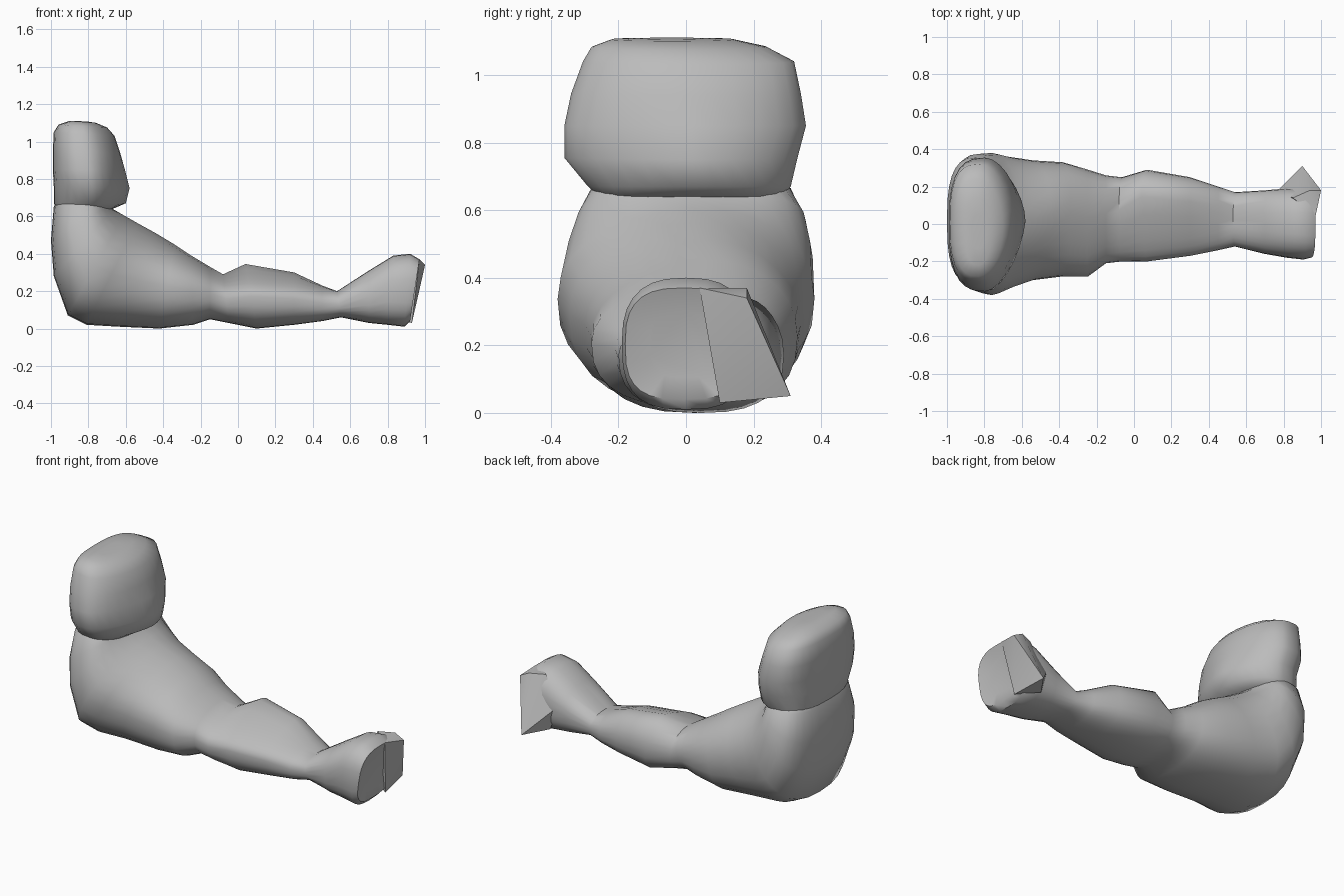
import bpy
import bmesh
import math
from mathutils import Vector

cube = bpy.data.objects.get("Cube")
if cube:
    bpy.data.objects.remove(cube, do_unlink=True)

SIDES = 28

# One plain clay grey for everything
clay = bpy.data.materials.new("clay_grey")
clay.use_nodes = True
colour = (0.5, 0.5, 0.5, 1)
clay.diffuse_color = colour
clay.node_tree.nodes["Principled BSDF"].inputs["Base Color"].default_value = colour


def finish(name, bm, crease):
    """Turn the bmesh into a grey, smoothly shaded object."""
    bmesh.ops.recalc_face_normals(bm, faces=bm.faces)
    mesh = bpy.data.meshes.new(name)
    bm.to_mesh(mesh)
    bm.free()
    part = bpy.data.objects.new(name, mesh)
    bpy.context.collection.objects.link(part)
    mesh.materials.append(clay)
    bpy.ops.object.select_all(action="DESELECT")
    part.select_set(True)
    bpy.context.view_layer.objects.active = part
    bpy.ops.object.shade_smooth_by_angle(angle=math.radians(crease))


def signed_power(value, exponent):
    return math.copysign(abs(value) ** exponent, value)


def section_points(inner, outer, right, left, power, lean, boxiness):
    """Rounded cross-section spanning inner to outer (x, z) and right to left (y)."""
    top = Vector((inner[0], 0, inner[1]))
    bottom = Vector((outer[0], 0, outer[1]))
    middle, half = (top + bottom) / 2, (top - bottom) / 2
    points = []
    for i in range(SIDES):
        angle = math.tau * i / SIDES
        # the outer half is squarer than the inner half
        bend = 2 / (power if math.sin(angle) >= 0 else power + boxiness)
        across = signed_power(math.cos(angle), bend)
        along = signed_power(math.sin(angle), bend)
        point = middle + half * along
        point.y = (left + right) / 2 + (left - right) / 2 * across
        # lean carries the upper ridge to the left and lowers the right side
        point.y += lean * max(along, 0) * (1 - abs(across))
        point -= half * abs(lean) * max(along, 0) * max(-across, 0) * 5
        points.append(point)
    return points


def loft(name, sections, boxiness, start_cap, end_cap, crease):
    """Skin the sections; each cap is (scale, push) for a closing inset ring."""
    rings = [section_points(*section, boxiness) for section in sections]

    def cap_ring(ring, neighbour, cap):
        centre = sum(ring, Vector()) / SIDES
        inside = sum(neighbour, Vector()) / SIDES
        offset = (centre - inside).normalized() * cap[1]
        return [centre + (p - centre) * cap[0] + offset for p in ring]

    rings.insert(0, cap_ring(rings[0], rings[1], start_cap))
    rings.append(cap_ring(rings[-1], rings[-2], end_cap))

    bm = bmesh.new()
    loops = [[bm.verts.new(p) for p in ring] for ring in rings]
    for first, second in zip(loops, loops[1:]):
        for i in range(SIDES):
            j = (i + 1) % SIDES
            bm.faces.new((first[i], first[j], second[j], second[i]))
    bm.faces.new(loops[0])
    bm.faces.new(loops[-1])
    finish(name, bm, crease)


def hull(name, points):
    """A faceted lump wrapped tightly around a few points."""
    bm = bmesh.new()
    for point in points:
        bm.verts.new(point)
    bmesh.ops.convex_hull(bm, input=bm.verts)
    finish(name, bm, 40)


# Feet, shins and thighs, then the torso fanning upright to the neck
legs = [
    ((.97, .37), (.92, .04), -.18, .17, 2.8, 0),
    ((.92, .4), (.89, .01), -.19, .19, 2.6, 0),
    ((.83, .39), (.8, .02), -.18, .19, 2.5, 0),
    ((.7, .31), (.7, .03), -.16, .18, 2.4, 0),
    ((.53, .2), (.55, .06), -.12, .17, 2.3, 0),
    ((.45, .23), (.45, .04), -.14, .2, 2.4, .03),
    ((.3, .3), (.3, .02), -.17, .25, 2.3, .08),
    ((.04, .345), (.1, 0), -.2, .29, 2.3, .1),
    ((-.08, .29), (-.05, .03), -.2, .25, 2.3, .05),
    ((-.15, .33), (-.15, .05), -.21, .26, 2.3, .03),
]
torso = [
    ((-.25, .39), (-.24, .02), -.28, .29, 2.2, .03),
    ((-.34, .45), (-.42, 0), -.28, .33, 2.2, .03),
    ((-.44, .51), (-.64, .01), -.3, .34, 2.1, .03),
    ((-.54, .565), (-.81, .02), -.345, .36, 2.1, .02),
    ((-.61, .605), (-.91, .07), -.38, .38, 2.2, .02),
    ((-.67, .64), (-.985, .28), -.355, .375, 2.3, 0),
    ((-.69, .66), (-1, .47), -.325, .355, 2.5, 0),
    ((-.7, .68), (-.985, .65), -.28, .31, 2.5, 0),
]
loft("seated_body", legs + torso, .25, (.6, -.015), (.8, .05), 50)

# Left half of the feet, flaring to a low pointed corner
hull("left_foot", [
    (.9, .31, .05), (1, .18, .34), (.93, .1, .03), (.8, .17, .06),
    (.85, .14, .37), (.97, .04, .37), (.94, .18, .37), (.76, .17, .2),
])

# Broad head: pointed face over the neck, squarer back, rounded crown
head = [
    ((-.67, .64), (-.96, .62), -.25, .28, 2.3, 0),
    ((-.6, .67), (-.985, .67), -.29, .31, 1.8, .02),
    ((-.58, .75), (-.985, .76), -.36, .33, 1.7, .03),
    ((-.605, .85), (-.99, .85), -.36, .355, 1.85, .02),
    ((-.63, .94), (-.99, .95), -.34, .34, 1.9, 0),
    ((-.66, 1.03), (-.985, 1.05), -.305, .32, 1.9, 0),
    ((-.7, 1.075), (-.96, 1.09), -.28, .24, 1.9, 0),
    ((-.76, 1.1), (-.9, 1.11), -.22, .14, 2, 0),
]
loft("head", head, .9, (.6, .02), (.5, .004), 65)
